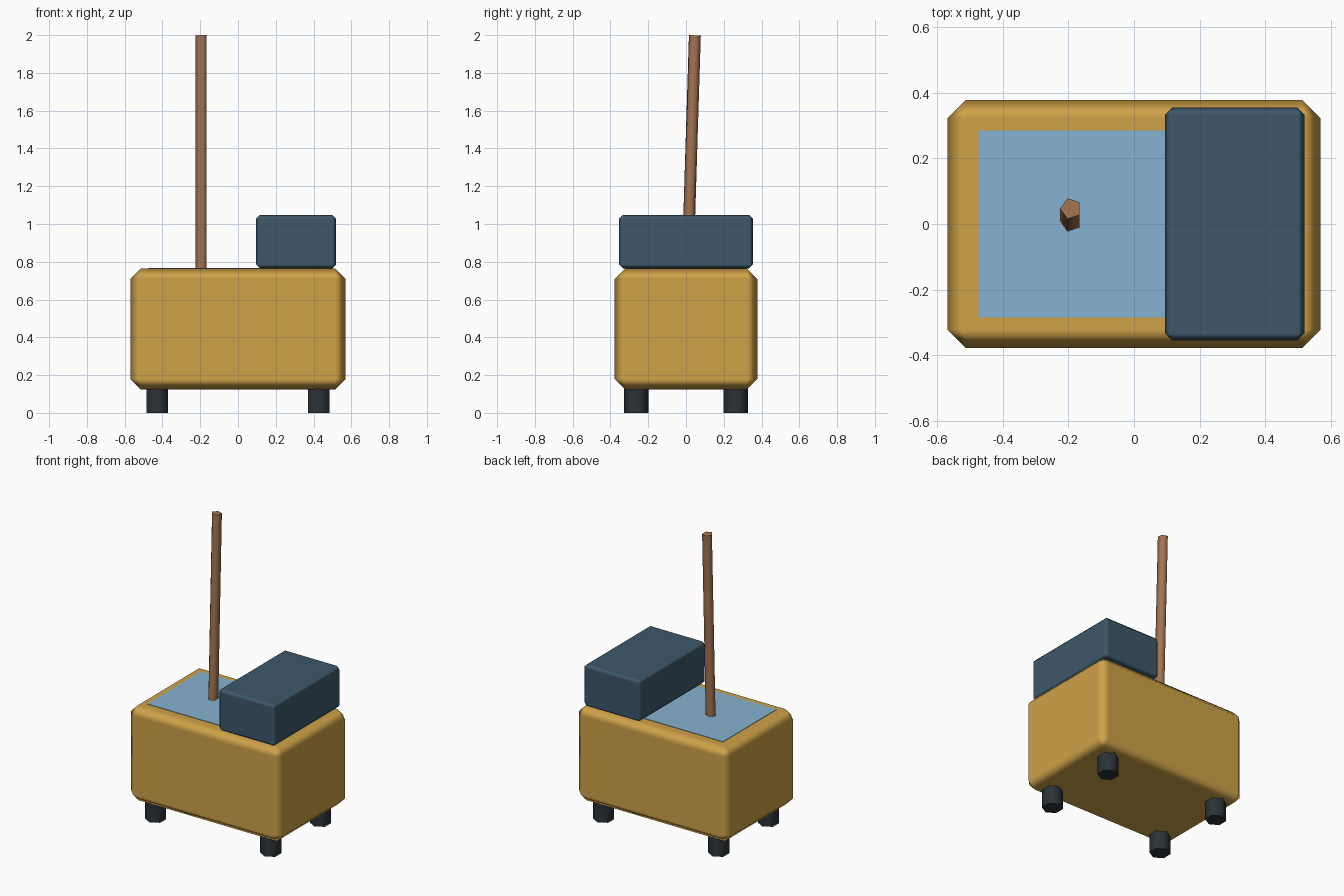
import bpy
import math
from mathutils import Vector

cube = bpy.data.objects.get("Cube")
if cube:
    bpy.data.objects.remove(cube, do_unlink=True)


def material(name, rgb):
    mat = bpy.data.materials.new(name)
    mat.use_nodes = True
    mat.diffuse_color = (*rgb, 1)
    mat.node_tree.nodes["Principled BSDF"].inputs["Base Color"].default_value = (*rgb, 1)
    return mat


mustard = material("mustard", (0.62, 0.36, 0.065))
sky_blue = material("sky blue", (0.24, 0.45, 0.64))
slate = material("slate blue", (0.048, 0.098, 0.145))
charcoal = material("charcoal", (0.024, 0.033, 0.039))
wood = material("brown wood", (0.37, 0.175, 0.085))


def box(name, low, high, mat, chamfer=0):
    """Box between two corners, with an optional soft-shaded chamfer."""
    low, high = Vector(low), Vector(high)
    bpy.ops.mesh.primitive_cube_add(size=1, location=(low + high) / 2)
    obj = bpy.context.object
    obj.name = name
    obj.scale = high - low
    bpy.ops.object.transform_apply(location=False, rotation=False, scale=True)
    obj.data.materials.append(mat)
    if chamfer:
        bpy.ops.object.shade_smooth()
        bevel = obj.modifiers.new("chamfer", "BEVEL")
        bevel.width = chamfer
        bevel.segments = 1
        bevel.harden_normals = True
    return obj


def rod(name, bottom, top, radius, sides, mat, spin=0):
    """Low-sided prism between two points."""
    bottom, top = Vector(bottom), Vector(top)
    axis = top - bottom
    bpy.ops.mesh.primitive_cylinder_add(vertices=sides, radius=radius, depth=axis.length,
                                        location=(bottom + top) / 2)
    obj = bpy.context.object
    obj.name = name
    # Lean about x after spinning the profile about its own axis
    obj.rotation_euler = (-math.atan2(axis.y, axis.z), 0, 0)
    for v in obj.data.vertices:
        v.co.rotate(Vector((0, 1, 0)).rotation_difference(
            Vector((-math.sin(spin), math.cos(spin), 0))))
    obj.data.materials.append(mat)
    bpy.ops.object.shade_smooth_by_angle(angle=math.radians(75))
    return obj


# Main body and the panel on its top
TOP = 0.765
box("body", (-0.57, -0.378, 0.123), (0.57, 0.378, TOP), mustard, 0.056)
box("top_panel", (-0.475, -0.285, TOP - 0.003), (0.475, 0.285, TOP + 0.003), sky_blue)

# Raised block at one end
box("upper_block", (0.095, -0.355, TOP), (0.52, 0.355, 1.048), slate, 0.021)

# Leaning pole, one corner pointing to -x
rod("pole", (-0.193, 0.008, TOP - 0.02), (-0.193, 0.047, 1.999), 0.033, 5, wood, math.pi / 2)

# Four stubby feet
for x, side in ((-0.428, "right"), (0.428, "left")):
    for y, end in ((-0.264, "front"), (0.264, "back")):
        rod(f"foot_{end}_{side}", (x, y, 0), (x, y, 0.15), 0.065, 6, charcoal)
